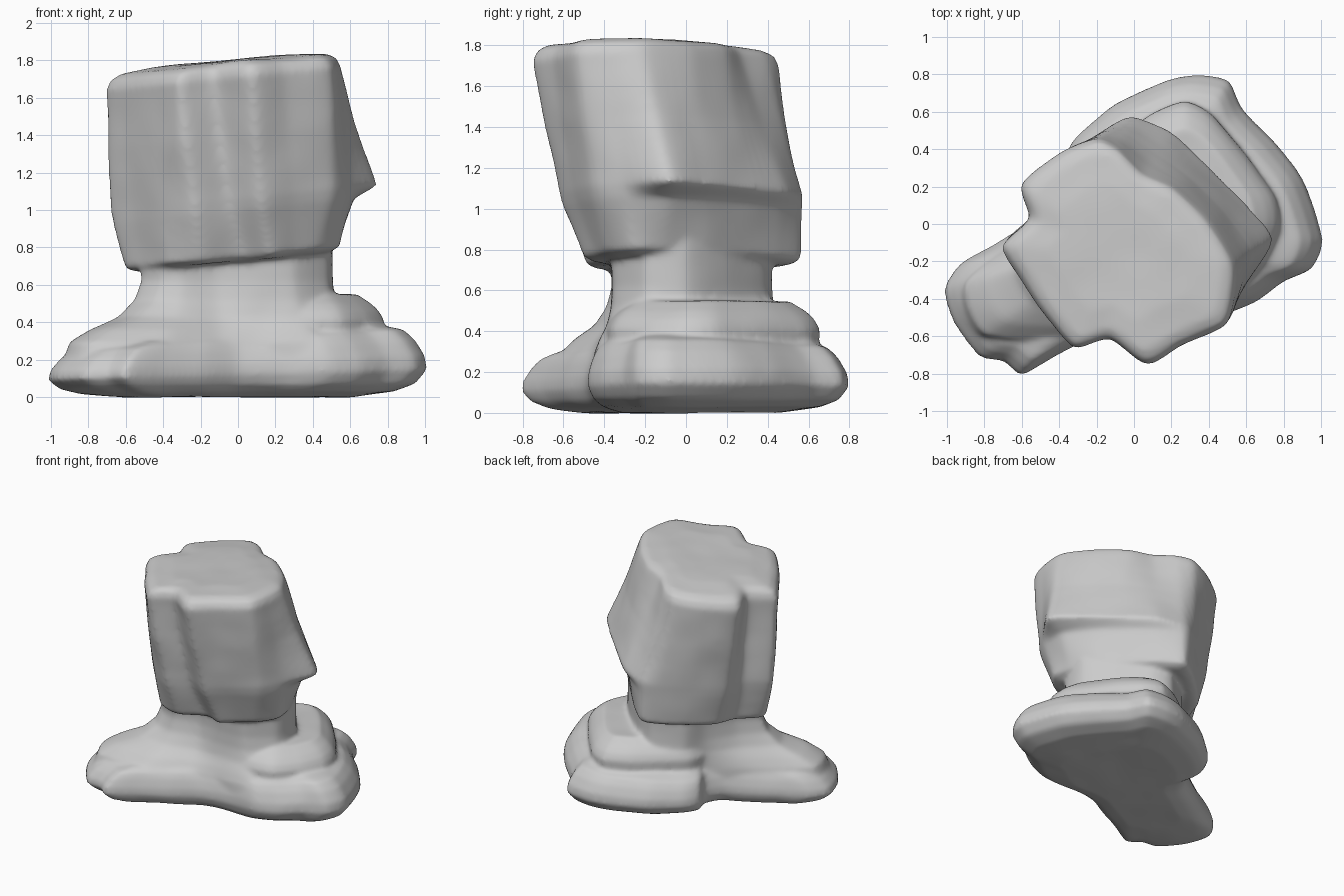
import bpy, bmesh

if "Cube" in bpy.data.objects:
    bpy.data.objects.remove(bpy.data.objects["Cube"])

STEPS = 6  # curve samples between outline points


def smooth_outline(pts):
    """Closed Catmull-Rom curve, pulled a little toward the straight edges."""
    out, n = [], len(pts)
    for i in range(n):
        p0, p1, p2, p3 = (pts[(i + k) % n] for k in (-1, 0, 1, 2))
        for s in range(STEPS):
            t = s / STEPS
            p = []
            for a in (0, 1):
                m1, m2 = (p2[a] - p0[a]) * 0.35, (p3[a] - p1[a]) * 0.35
                p.append((2*t**3 - 3*t**2 + 1) * p1[a] + (t**3 - 2*t**2 + t) * m1
                         + (3*t**2 - 2*t**3) * p2[a] + (t**3 - t**2) * m2)
            out.append(tuple(p))
    return out


def mix(a, b, t):
    ts = t if isinstance(t, list) else [t] * len(a)
    return [(p[0] + (q[0] - p[0]) * k, p[1] + (q[1] - p[1]) * k) for p, q, k in zip(a, b, ts)]


def scaled(pts, s):
    cx = sum(p[0] for p in pts) / len(pts)
    cy = sum(p[1] for p in pts) / len(pts)
    return [(cx + (x - cx) * s, cy + (y - cy) * s) for x, y in pts]


def loft(bm, rings, tilt=0.0, lift=0.0):
    """Closed shell through (z, outline) rings; tilt and lift raise z toward +x."""
    loops = [[bm.verts.new((x, y, z * (1 + lift * x) + tilt * x)) for x, y in smooth_outline(o)]
             for z, o in rings]
    n = len(loops[0])
    for a, b in zip(loops, loops[1:]):
        for i in range(n):
            j = (i + 1) % n
            bm.faces.new((a[i], a[j], b[j], b[i]))
    bm.faces.new(loops[0][::-1])
    bm.faces.new(loops[-1])


# Outlines seen from above, all running clockwise from the left
base = [(-1.01, -.35), (-.93, -.22), (-.76, -.12), (-.58, .0), (-.42, .1), (-.34, .23),
        (-.37, .36), (-.3, .48), (-.1, .64), (.18, .77), (.35, .8), (.51, .77), (.58, .62),
        (.76, .42), (.91, .22), (1.01, -.08), (.95, -.24), (.8, -.31), (.65, -.42),
        (.48, -.48), (.25, -.47), (.0, -.5), (-.2, -.6), (-.4, -.7), (-.6, -.81),
        (-.7, -.74), (-.83, -.71), (-.96, -.53)]
step = [(-.25, .3), (-.05, .48), (.1, .59), (.27, .66), (.42, .59), (.6, .37), (.75, .15),
        (.78, -.02), (.7, -.2), (.55, -.36), (.3, -.4), (0, -.36), (-.2, -.2), (-.3, .05)]
foot = [(-.91, -.32), (-.58, -.05), (-.32, .15), (-.15, .38), (0, .48), (.2, .45), (.4, .25),
        (.55, 0), (.62, -.27), (.42, -.45), (.1, -.45), (-.1, -.49), (-.4, -.62), (-.82, -.6)]
neck = [(-.52, -.2), (-.4, -.05), (-.28, .15), (-.2, .3), (0, .42), (.15, .38), (.35, .2),
        (.5, 0), (.48, -.2), (.3, -.35), (.1, -.36), (-.1, -.33), (-.3, -.37), (-.42, -.33)]
block_low = [(-.6, -.12), (-.48, .05), (-.42, .22), (-.27, .38), (-.12, .5), (0, .56),
             (.14, .45), (.29, .28), (.43, .1), (.52, -.1), (.54, -.26), (.43, -.38),
             (.3, -.44), (.17, -.5), (.03, -.43), (-.2, -.49), (-.38, -.42), (-.51, -.26)]
block_mid = [(-.68, -.1), (-.53, .05), (-.5, .22), (-.32, .39), (-.12, .53), (0, .57),
             (.2, .49), (.42, .29), (.6, .11), (.74, -.08), (.61, -.3), (.51, -.46),
             (.3, -.55), (.12, -.62), (-.05, -.53), (-.24, -.58), (-.42, -.45), (-.56, -.27)]
block_top = [(-.71, -.12), (-.56, .03), (-.6, .21), (-.4, .38), (-.2, .46), (-.08, .41),
             (.05, .28), (.22, .2), (.4, .03), (.54, -.2), (.54, -.38), (.49, -.54),
             (.25, -.65), (.07, -.75), (-.13, -.62), (-.32, -.67), (-.47, -.51), (-.61, -.3)]
# Only the back right side is hollowed out under the overhang
hollow = [.42 if 6 <= i <= 9 else .85 for i in range(18)]

bm = bmesh.new()
# Ground slab with a side lobe
loft(bm, [(.0, scaled(base, .6)), (.025, scaled(base, .83)), (.06, scaled(base, .94)),
          (.12, base), (.18, scaled(base, .99)), (.25, scaled(base, .94)),
          (.30, scaled(base, .88)), (.33, scaled(base, .76))], lift=.22)
# Stepped ledge on the back right
loft(bm, [(.2, scaled(step, .98)), (.33, scaled(step, .99)), (.41, step),
          (.46, scaled(step, .95)), (.50, scaled(step, .87)), (.55, scaled(step, .72))])
# Waist flaring into the slab
loft(bm, [(.18, scaled(foot, 1.02)), (.29, mix(neck, foot, .95)), (.36, mix(neck, foot, .68)),
          (.43, mix(neck, foot, .32)), (.52, mix(neck, foot, .1)), (.62, neck), (.85, neck)])
# Leaning faceted block with an overhang on the right
loft(bm, [(.725, scaled(block_low, .9)), (.75, block_low),
          (1.0, mix(block_low, block_mid, hollow)), (1.06, block_mid),
          (1.4, mix(block_mid, block_top, .58)), (1.715, block_top),
          (1.765, scaled(block_top, .96)), (1.79, scaled(block_top, .87)),
          (1.805, scaled(block_top, .6))], tilt=.1)
bmesh.ops.recalc_face_normals(bm, faces=bm.faces)

me = bpy.data.meshes.new("rock_formation")
bm.to_mesh(me)
bm.free()
rock = bpy.data.objects.new("rock_formation", me)
bpy.context.collection.objects.link(rock)

# Fuse the parts, add faint unevenness, soften
fuse = rock.modifiers.new("fuse", 'REMESH')
fuse.mode = 'VOXEL'
fuse.voxel_size = .016
fuse.use_smooth_shade = True
clouds = bpy.data.textures.new("rock_bumps", 'CLOUDS')
clouds.noise_scale = .4
clouds.noise_depth = 1
bumps = rock.modifiers.new("bumps", 'DISPLACE')
bumps.texture = clouds
bumps.strength = .02
bumps.mid_level = .5
soft = rock.modifiers.new("soften", 'SMOOTH')
soft.factor = .5
soft.iterations = 8
